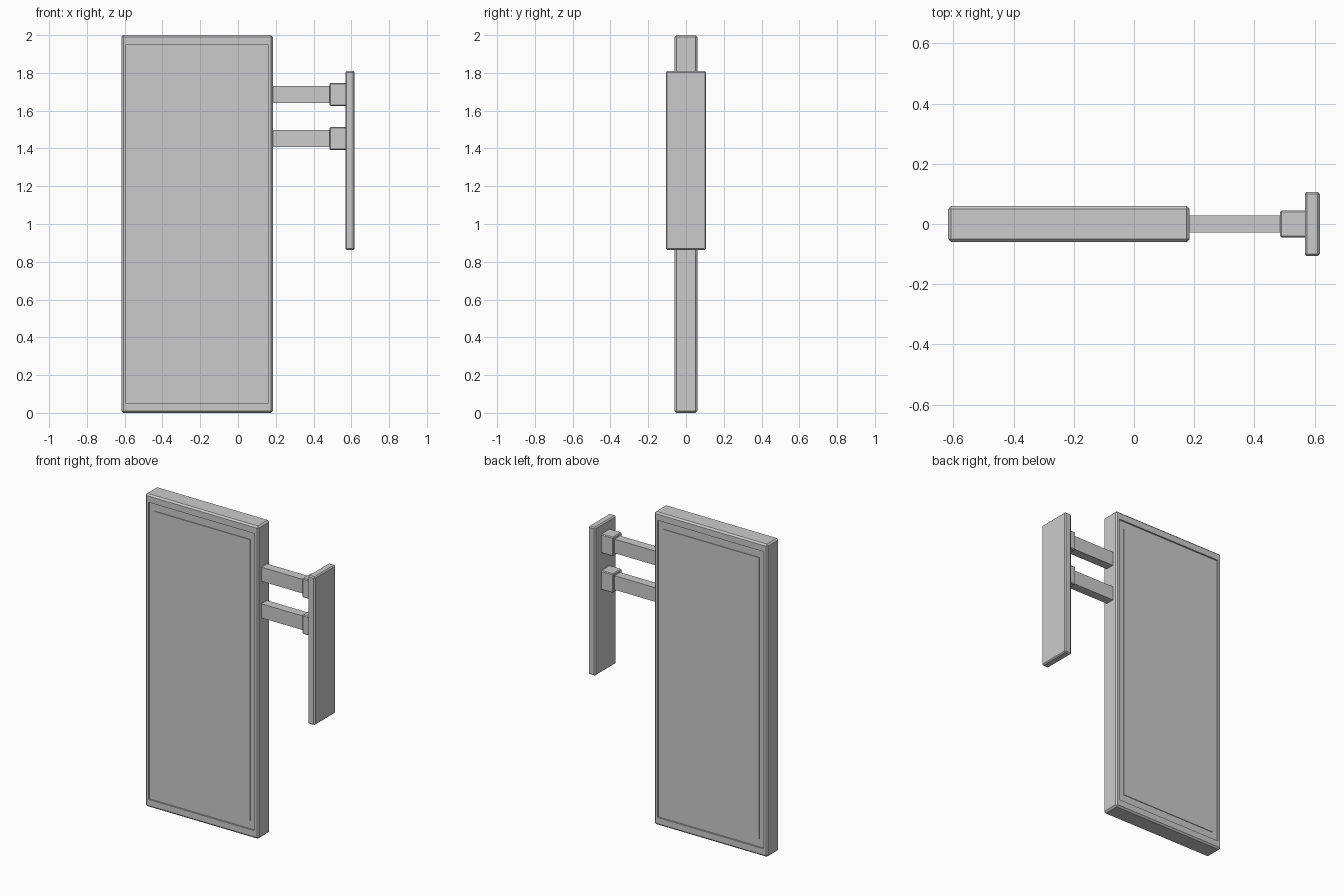
import bpy, bmesh

if "Cube" in bpy.data.objects:
    bpy.data.objects.remove(bpy.data.objects["Cube"])


def box(name, x, y, z, bevel=0.0):
    """Box from (min, max) ranges with an optional chamfer."""
    bm = bmesh.new()
    bmesh.ops.create_cube(bm, size=1)
    for v in bm.verts:
        for i, r in enumerate((x, y, z)):
            v.co[i] = r[0] if v.co[i] < 0 else r[1]
    if bevel:
        bmesh.ops.bevel(bm, geom=bm.edges[:], offset=bevel, segments=1,
                        profile=0.5, affect='EDGES')
    me = bpy.data.meshes.new(name)
    bm.to_mesh(me)
    bm.free()
    ob = bpy.data.objects.new(name, me)
    bpy.context.collection.objects.link(ob)
    return ob


# Sign case, with a recessed border and raised display panel on both faces
case = box("sign_case", (-0.617, 0.185), (-0.06, 0.06), (0, 2), 0.01)
bm = bmesh.new()
bm.from_mesh(case.data)
for side in (-1, 1):
    bm.faces.ensure_lookup_table()
    face = max(bm.faces, key=lambda f: f.calc_center_median().y * side)
    centre = face.calc_center_median()
    # (half width, half height, distance from the mid plane)
    for hx, hz, y in ((0.376, 0.95, 0.06), (0.376, 0.95, 0.05),
                      (0.338, 0.90, 0.05), (0.338, 0.90, 0.054)):
        bmesh.ops.inset_region(bm, faces=[face], thickness=0.001)
        for v in face.verts:
            v.co.x = centre.x + (hx if v.co.x > centre.x else -hx)
            v.co.z = centre.z + (hz if v.co.z > centre.z else -hz)
            v.co.y = y * side
bmesh.ops.recalc_face_normals(bm, faces=bm.faces[:])
bm.to_mesh(case.data)
bm.free()

# Two arms with mounting blocks
for label, z in (("upper", 1.686), ("lower", 1.452)):
    box(label + "_arm", (0.18, 0.49), (-0.0285, 0.0285), (z - 0.045, z + 0.045))
    box(label + "_mount_block", (0.485, 0.575), (-0.045, 0.045),
        (z - 0.061, z + 0.061), 0.005)

# Wall plate
box("wall_plate", (0.568, 0.617), (-0.107, 0.107), (0.862, 1.81), 0.007)
